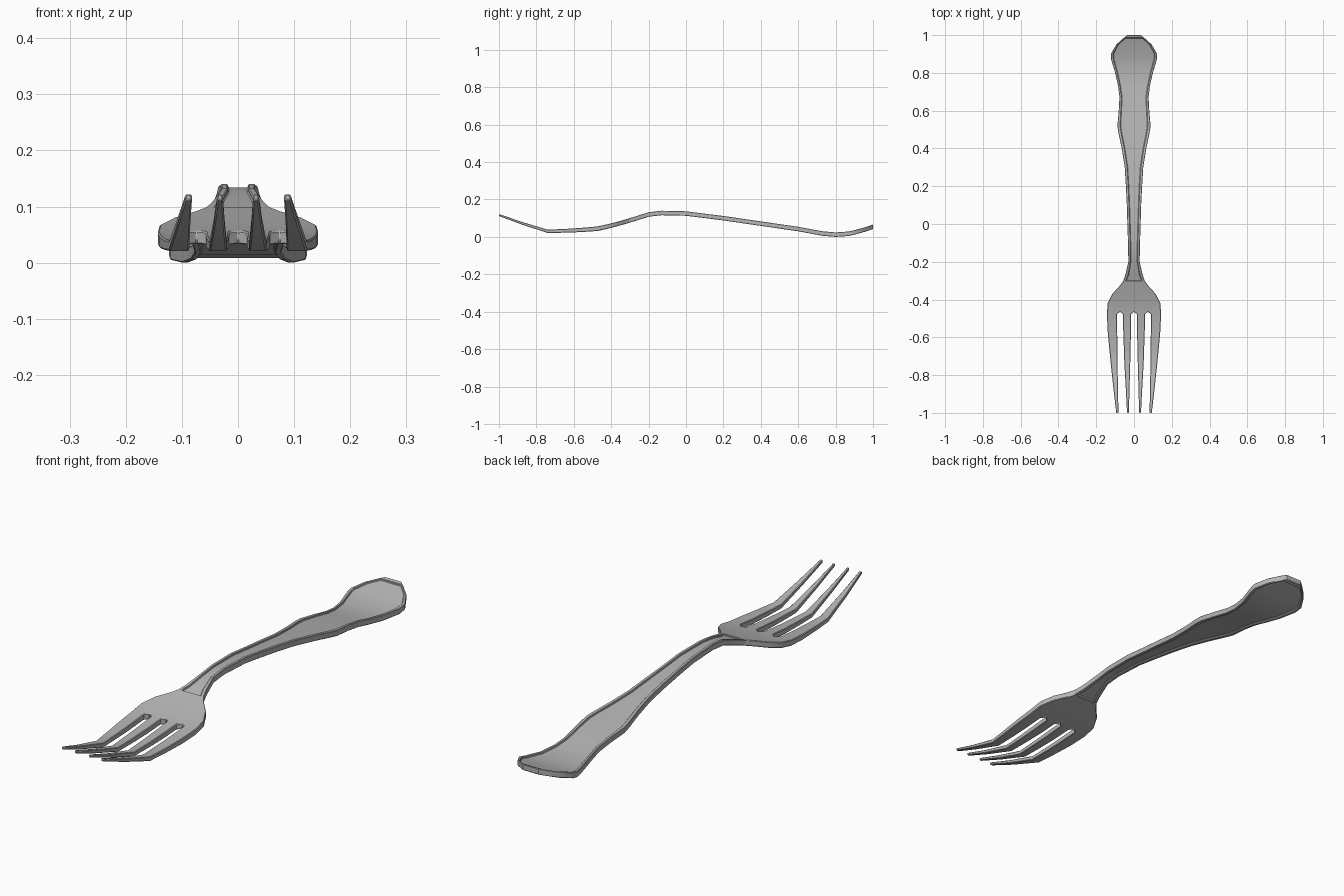
import bpy, bmesh

cube = bpy.data.objects.get("Cube")
if cube:
    bpy.data.objects.remove(cube, do_unlink=True)

steel = bpy.data.materials.new("brushed_steel")
steel.use_nodes = True
GREY = (0.46, 0.46, 0.46, 1)
steel.diffuse_color = GREY
steel.node_tree.nodes["Principled BSDF"].inputs["Base Color"].default_value = GREY

# Side curve of the whole fork: (y, middle z)
SPINE = [(-1, .117), (-.88, .074), (-.74, .03), (-.6, .034), (-.47, .044), (-.4, .06),
         (-.3, .088), (-.2, .12), (-.13, .128), (0, .125), (.2, .1), (.4, .071),
         (.6, .042), (.73, .018), (.8, .012), (.87, .017), (.93, .031), (1, .054)]


def spine(y):
    for (y0, z0), (y1, z1) in zip(SPINE, SPINE[1:]):
        if y <= y1:
            return z0 + (z1 - z0) * (y - y0) / (y1 - y0)
    return SPINE[-1][1]


def thickness(y):
    return .024 if y > -.5 else .024 + (y + .5) * .026


def thick_sheet(rows, skip):
    """Loft rows of (x, y) points into a closed curved plate."""
    bm = bmesh.new()
    layers = []
    for side in (1, -1):
        grid = [[bm.verts.new((x, y, spine(y) + side * thickness(y) / 2))
                 for x, y in row] for row in rows]
        layers.append(grid)
    top, bottom = layers
    faces = {}
    cells = {(i, j) for i in range(len(rows) - 1) for j in range(len(rows[0]) - 1)
             if not skip(i, j)}
    for i, j in cells:
        ring = [(i, j), (i, j + 1), (i + 1, j + 1), (i + 1, j)]
        faces[i, j] = [bm.faces.new([g[a][b] for a, b in ring]) for g in layers]
        # Walls wherever the neighbouring cell is empty
        for k, step in enumerate([(-1, 0), (0, 1), (1, 0), (0, -1)]):
            if (i + step[0], j + step[1]) not in cells:
                (a, b), (c, d) = ring[k], ring[(k + 1) % 4]
                bm.faces.new([top[a][b], top[c][d], bottom[c][d], bottom[a][b]])
    bmesh.ops.delete(bm, geom=[v for v in bm.verts if not v.link_faces], context='VERTS')
    bmesh.ops.recalc_face_normals(bm, faces=bm.faces)
    return bm, faces


def finish(bm, name, bevel):
    bmesh.ops.recalc_face_normals(bm, faces=bm.faces)
    mesh = bpy.data.meshes.new(name)
    bm.to_mesh(mesh)
    bm.free()
    mesh.materials.append(steel)
    obj = bpy.data.objects.new(name, mesh)
    bpy.context.collection.objects.link(obj)
    mod = obj.modifiers.new("soft_edges", 'BEVEL')
    mod.width, mod.segments, mod.limit_method, mod.angle_limit = bevel, 1, 'ANGLE', .9
    bpy.ops.object.select_all(action='DESELECT')
    obj.select_set(True)
    bpy.context.view_layer.objects.active = obj
    bpy.ops.object.shade_smooth_by_angle(angle=.6)


# Handle: (y, half width, half width of the sunken panel)
HANDLE = [(-.31, .06, .046), (-.27, .046, .03), (-.2, .03, .018), (-.13, .031, .018),
          (0, .035, .022), (.1, .038, .025), (.2, .043, .029), (.3, .049, .035),
          (.4, .065, .05), (.48, .082, .066), (.52, .088, .072), (.6, .081, .068),
          (.67, .077, .065), (.73, .084, .073), (.8, .1, .088), (.87, .121, .107),
          (.9, .123, .11), (.95, .094, .084), (.985, .055, .045), (1, .035, .02)]
rows = [[(-w, y), (-p, y), (p, y), (w, y)] for y, w, p in HANDLE]
bm, faces = thick_sheet(rows, lambda i, j: False)
for side, depth in ((0, -.006), (1, .008)):
    panel = [faces[i, 1][side] for i in range(len(rows) - 2)]
    out = bmesh.ops.extrude_face_region(bm, geom=panel)["geom"]
    moved = [e for e in out if isinstance(e, bmesh.types.BMVert)]
    bmesh.ops.translate(bm, verts=moved, vec=(0, 0, depth))
    old = [f for f in panel if f.is_valid]
    bmesh.ops.delete(bm, geom=old, context='FACES')
finish(bm, "handle", .002)

# Head and tines: y, then half-plan edges: outer, outer slot sides, inner slot side
HEAD = [(-.3, .056, .035, .023, .006), (-.33, .078, .05, .032, .008),
        (-.37, .115, .072, .046, .012), (-.42, .14, .088, .057, .015),
        (-.478, .143, .09, .058, .015), (-.56, .14, .089, .057, .016),
        (-.65, .132, .088, .054, .018), (-.74, .123, .087, .051, .02),
        (-.88, .108, .085, .043, .024), (-1, .094, .082, .037, .027)]
ROOT = 4
rows = []
for i, (y, o, a, b, c) in enumerate(HEAD):
    half = [(o, y), (a, y), ((a + b) / 2, y), (b, y), (c, y)]
    middle = (0, y)
    if i == ROOT:  # rounded slot ends
        half[2] = (half[2][0], y + .014)
        middle = (0, y + .014)
    rows.append([(-x, v) for x, v in half] + [middle] + half[::-1])
SLOTS = {1, 2, 4, 5, 7, 8}
bm, faces = thick_sheet(rows, lambda i, j: i >= ROOT and j in SLOTS)
finish(bm, "head_with_tines", .0025)
